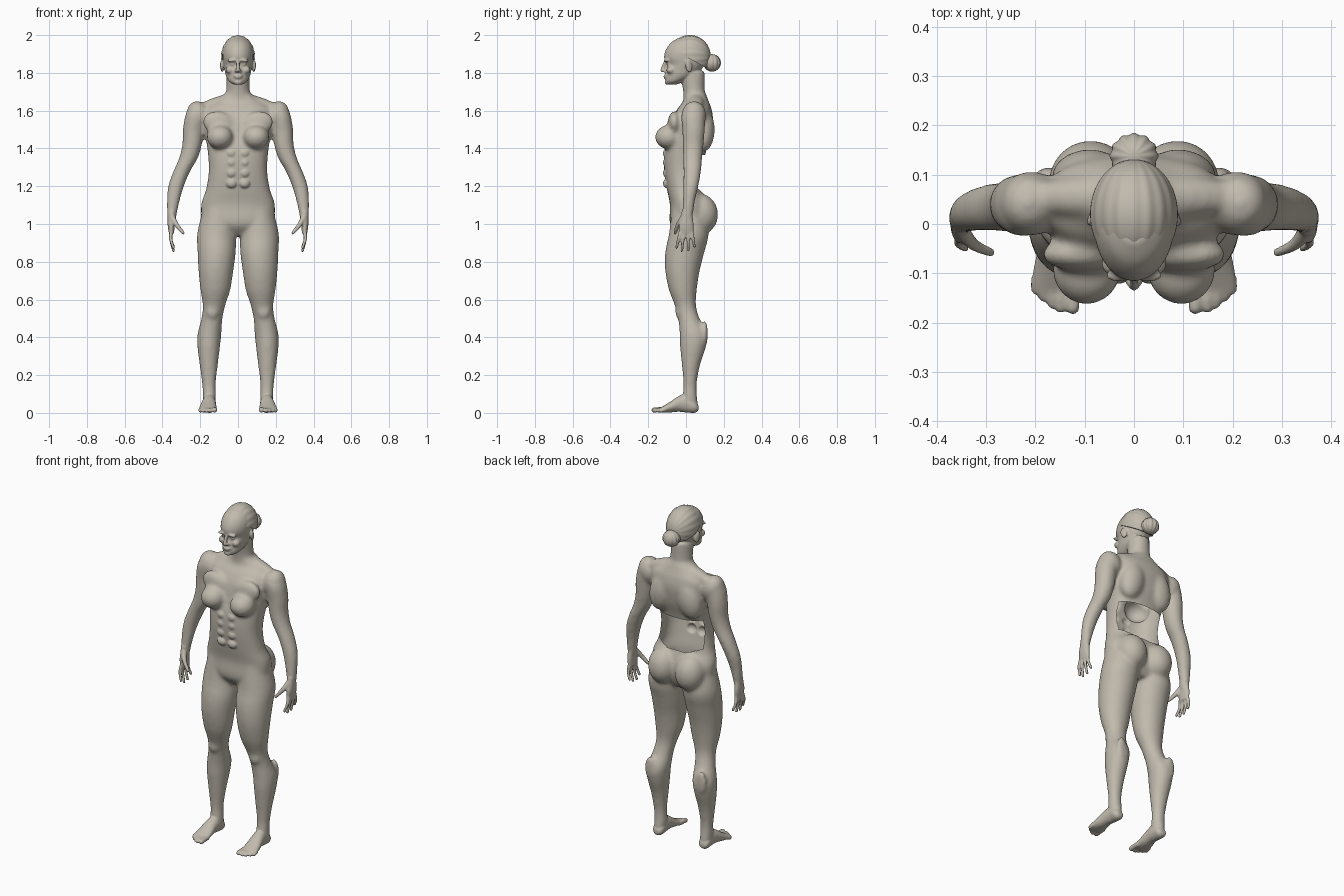
import bpy
import bmesh
from math import atan2, cos, pi, sin
from mathutils import Euler, Matrix, Vector

start_cube = bpy.data.objects.get("Cube")
if start_cube:
    bpy.data.objects.remove(start_cube, do_unlink=True)

# One clay colour for the whole figure
clay = bpy.data.materials.new("warm_grey_clay")
clay.use_nodes = True
clay.diffuse_color = (0.53, 0.49, 0.42, 1)
clay.node_tree.nodes["Principled BSDF"].inputs["Base Color"].default_value = clay.diffuse_color


def place(name, mesh):
    """Put a finished mesh into the scene as a smooth clay object."""
    mesh.name = name
    mesh.materials.clear()
    mesh.materials.append(clay)
    mesh.shade_smooth()
    thing = bpy.data.objects.new(name, mesh)
    bpy.context.collection.objects.link(thing)
    return thing


def curve_through(rows, steps=4):
    """Catmull-Rom interpolation between the given section rows."""
    rows = [Vector(row) for row in rows]
    padded = [rows[0]] + rows + [rows[-1]]
    result = []
    for before, here, there, after in zip(padded, padded[1:], padded[2:], padded[3:]):
        for step in range(steps):
            t = step / steps
            slope_in, slope_out = (there - before) / 2, (after - here) / 2
            result.append(here + slope_in * t
                          + (3 * (there - here) - 2 * slope_in - slope_out) * t ** 2
                          + (2 * (here - there) + slope_in + slope_out) * t ** 3)
    return result + [rows[-1]]


def loft(bm, rows, along_y=False, sides=28, squareness=1.0):
    """Skin sections: position, centre x, half width, then the low and high limit."""
    rings = []
    for pos, centre, half, low, high in curve_through(rows):
        ring = []
        for i in range(sides):
            c, s = cos(2 * pi * i / sides), sin(2 * pi * i / sides)
            u = centre + half * abs(c) ** squareness * (1 if c > 0 else -1)
            v = (low + high) / 2 + (high - low) / 2 * abs(s) ** squareness * (1 if s > 0 else -1)
            ring.append(bm.verts.new((u, pos, v) if along_y else (u, v, pos)))
        rings.append(ring)
    faces = [bm.faces.new(rings[0]), bm.faces.new(rings[-1][::-1])]
    for a, b in zip(rings, rings[1:]):
        for i in range(sides):
            j = (i + 1) % sides
            faces.append(bm.faces.new((a[j], a[i], b[i], b[j])))
    bmesh.ops.recalc_face_normals(bm, faces=faces)


def ball(bm, centre, radii, tilt=(0, 0, 0)):
    matrix = Matrix.LocRotScale(Vector(centre), Euler(tilt), Vector(radii))
    bmesh.ops.create_uvsphere(bm, u_segments=24, v_segments=16, radius=1, matrix=matrix)


def digit(bm, points, thick, thin):
    """Finger or toe: overlapping balls along a path."""
    path = curve_through(points, 8)
    for i, point in enumerate(path):
        r = thick + (thin - thick) * i / (len(path) - 1)
        bmesh.ops.create_icosphere(bm, subdivisions=2, radius=r, matrix=Matrix.Translation(point))


def fuse(bm, voxel, smoothing, mirrored):
    """Merge overlapping solids into one soft skin."""
    mesh = bpy.data.meshes.new("fused")
    bm.to_mesh(mesh)
    bm.free()
    thing = bpy.data.objects.new("fusing", mesh)
    bpy.context.collection.objects.link(thing)
    if mirrored:
        thing.modifiers.new("Mirror", 'MIRROR').use_mirror_merge = False
    remesh = thing.modifiers.new("Remesh", 'REMESH')
    remesh.mode, remesh.voxel_size = 'VOXEL', voxel
    smooth = thing.modifiers.new("Smooth", 'SMOOTH')
    smooth.factor, smooth.iterations = 0.5, smoothing
    graph = bpy.context.evaluated_depsgraph_get()
    result = bpy.data.meshes.new_from_object(thing.evaluated_get(graph))
    bpy.data.objects.remove(thing, do_unlink=True)
    return result


# Core masses: torso, leg, arm and the large muscles of one side
core = bmesh.new()
loft(core, [(.94, 0, .08, -.04, .08), (1.0, 0, .18, -.085, .11), (1.1, 0, .196, -.085, .11),
            (1.18, 0, .17, -.1, .085), (1.28, 0, .155, -.115, .085), (1.38, 0, .16, -.115, .105),
            (1.46, 0, .172, -.095, .13), (1.55, 0, .185, -.075, .143), (1.61, 0, .18, -.045, .135),
            (1.65, 0, .12, -.015, .12), (1.69, 0, .068, -.01, .105)], squareness=.85)
loft(core, [(1.6, 0, .075, -.02, .11), (1.7, 0, .063, -.015, .1), (1.81, 0, .06, -.04, .1)])
loft(core, [(1.08, .1, .085, -.075, .1), (.95, .113, .103, -.09, .12), (.85, .113, .101, -.11, .097),
            (.75, .117, .092, -.11, .072), (.65, .12, .079, -.09, .057), (.57, .127, .06, -.06, .053),
            (.5, .138, .056, -.042, .072), (.42, .151, .063, -.034, .112), (.35, .155, .06, -.032, .106),
            (.25, .155, .048, -.022, .074), (.15, .154, .036, -.014, .057), (.08, .152, .036, -.02, .06),
            (.015, .152, .03, -.02, .066)])
loft(core, [(1.63, .21, .04, 0, .09), (1.58, .222, .056, -.025, .1), (1.5, .236, .056, -.02, .1),
            (1.42, .243, .052, -.018, .093), (1.35, .262, .05, -.016, .086), (1.28, .297, .045, -.014, .08),
            (1.2, .328, .042, -.015, .066), (1.12, .343, .034, -.018, .048), (1.05, .35, .026, -.022, .038),
            (1.0, .352, .02, -.025, .03)])
ball(core, (.208, .042, 1.575), (.062, .066, .078), (0, .35, 0))        # shoulder
ball(core, (.1, .055, 1.645), (.13, .04, .032), (0, .3, 0))             # trapezius
ball(core, (.1, -.062, 1.53), (.09, .035, .065), (0, -.3, 0))           # pectoral
ball(core, (.096, -.092, 1.46), (.07, .072, .064))                      # breast
ball(core, (.09, .092, 1.5), (.075, .06, .12), (0, -.25, 0))            # shoulder blade
ball(core, (.088, .082, 1.055), (.086, .088, .105), (.15, 0, 0))        # buttock
ball(core, (.17, .1, .42), (.032, .016, .07))                           # calf
ball(core, (.136, -.03, .535), (.036, .028, .04))                       # kneecap
body_mesh = fuse(core, .01, 9, True)

# Fine parts added on top: head, hand, foot and abdomen
fine = bmesh.new()
loft(fine, [(1.738, 0, .022, -.1, -.05), (1.755, 0, .048, -.109, -.01), (1.785, 0, .064, -.108, .05),
            (1.815, 0, .071, -.106, .08), (1.845, 0, .077, -.101, .1), (1.88, 0, .081, -.116, .112),
            (1.92, 0, .08, -.108, .112), (1.96, 0, .064, -.08, .09), (1.985, 0, .035, -.04, .06)])
digit(fine, [(0, -.11, 1.86), (0, -.12, 1.835), (0, -.125, 1.814)], .008, .012)      # nose
ball(fine, (.011, -.114, 1.81), (.009, .011, .008))                                 # nostril wing
ball(fine, (.03, -.104, 1.866), (.03, .014, .008), (0, .1, 0))                      # brow
ball(fine, (.031, -.086, 1.845), (.014, .018, .009))                                # eye
ball(fine, (.044, -.08, 1.815), (.022, .024, .02))                                  # cheekbone
ball(fine, (.007, -.109, 1.786), (.018, .011, .005), (0, .12, 0))                   # upper lip
ball(fine, (0, -.109, 1.776), (.019, .011, .006))                                   # lower lip
ball(fine, (0, -.1, 1.75), (.022, .013, .013))                                      # chin
ball(fine, (.085, .014, 1.835), (.008, .02, .034), (.25, 0, .35))                   # ear
for height in (1.215, 1.27, 1.325, 1.375):
    ball(fine, (.034, -.1, height), (.03, .022, .026))                              # abdominal
loft(fine, [(1.07, .35, .024, -.022, .034), (1.03, .353, .02, -.03, .037),
            (.99, .354, .018, -.04, .042), (.95, .352, .014, -.038, .04)])           # palm
for base, tip, drop in ((-.029, -.05, .875), (-.009, -.022, .858), (.011, .012, .86), (.03, .045, .88)):
    digit(fine, [(.353, base, .96), (.356, (base + tip) / 2, .92), (.342, tip, drop)], .011, .0085)
digit(fine, [(.348, -.015, 1.035), (.325, -.042, .995), (.29, -.058, .952)], .017, .0095)
loft(fine, [(.066, .152, .018, .012, .04), (.045, .152, .033, 0, .07), (0, .152, .035, .002, .1),
            (-.04, .155, .038, .006, .088), (-.085, .158, .045, .002, .058), (-.125, .161, .048, .001, .034),
            (-.143, .163, .042, .004, .024)], along_y=True)                          # foot
for x, reach, size in ((.124, -.17, .0145), (.149, -.171, .011), (.167, -.163, .01),
                       (.185, -.149, .01), (.2, -.133, .01)):
    digit(fine, [(x, -.115, .018), (x, reach + .02, .017), (x, reach, size)], size, size)
mirror_map = Matrix.Scale(-1, 4, (1, 0, 0))
half = fuse(fine, .004, 2, True)

# Join core and fine parts into one skin
whole = bmesh.new()
whole.from_mesh(body_mesh)
whole.from_mesh(half)
skin = fuse(whole, .0052, 2, False)

# Open the shell at the small of the back
bm = bmesh.new()
bm.from_mesh(skin)
opening = []
for face in bm.faces:
    x, y, z = face.calc_center_median()
    lower_edge = 1.165 + .35 * max(0, abs(x) - .06)
    if y > .02 and abs(x) < .145 and lower_edge < z < 1.365:
        opening.append(face)
bmesh.ops.delete(bm, geom=opening, context='FACES')
bm.to_mesh(skin)
bm.free()
place("body", skin)

# Combed hair: a ridged cap cut along the sloping hairline
bm = bmesh.new()
bmesh.ops.create_uvsphere(bm, u_segments=96, v_segments=48, radius=1,
                          matrix=Matrix.Rotation(pi / 2, 4, 'X'))
for vert in bm.verts:
    x, y, z = vert.co
    ridge = 1 + .012 * cos(18 * atan2(x, z))
    vert.co = (x * .089 * ridge, .02 + y * .111, 1.886 + z * .113 * ridge)
cut = bmesh.ops.bisect_plane(bm, geom=bm.verts[:] + bm.edges[:] + bm.faces[:],
                             plane_co=(0, 0, 1.885), plane_no=(0, .55, 1), clear_inner=True)
rim = [edge for edge in cut["geom_cut"] if isinstance(edge, bmesh.types.BMEdge)]
bmesh.ops.edgeloop_fill(bm, edges=rim)
hair = bpy.data.meshes.new("hair_cap")
bm.to_mesh(hair)
bm.free()
place("hair_cap", hair)

# Gathered bun
bm = bmesh.new()
bmesh.ops.create_uvsphere(bm, u_segments=72, v_segments=32, radius=1)
for vert in bm.verts:
    x, y, z = vert.co
    gather = 1 + .04 * cos(12 * atan2(x, y))
    vert.co = (x * .048 * gather, .138 + y * .045 * gather, 1.853 + z * .046)
bun = bpy.data.meshes.new("hair_bun")
bm.to_mesh(bun)
bm.free()
place("hair_bun", bun)
for name in ("body", "hair_cap", "hair_bun"):
    thing = bpy.data.objects[name]
    bpy.context.view_layer.objects.active = thing
    thing.select_set(True)
bpy.ops.object.shade_smooth_by_angle(angle=pi / 3)
